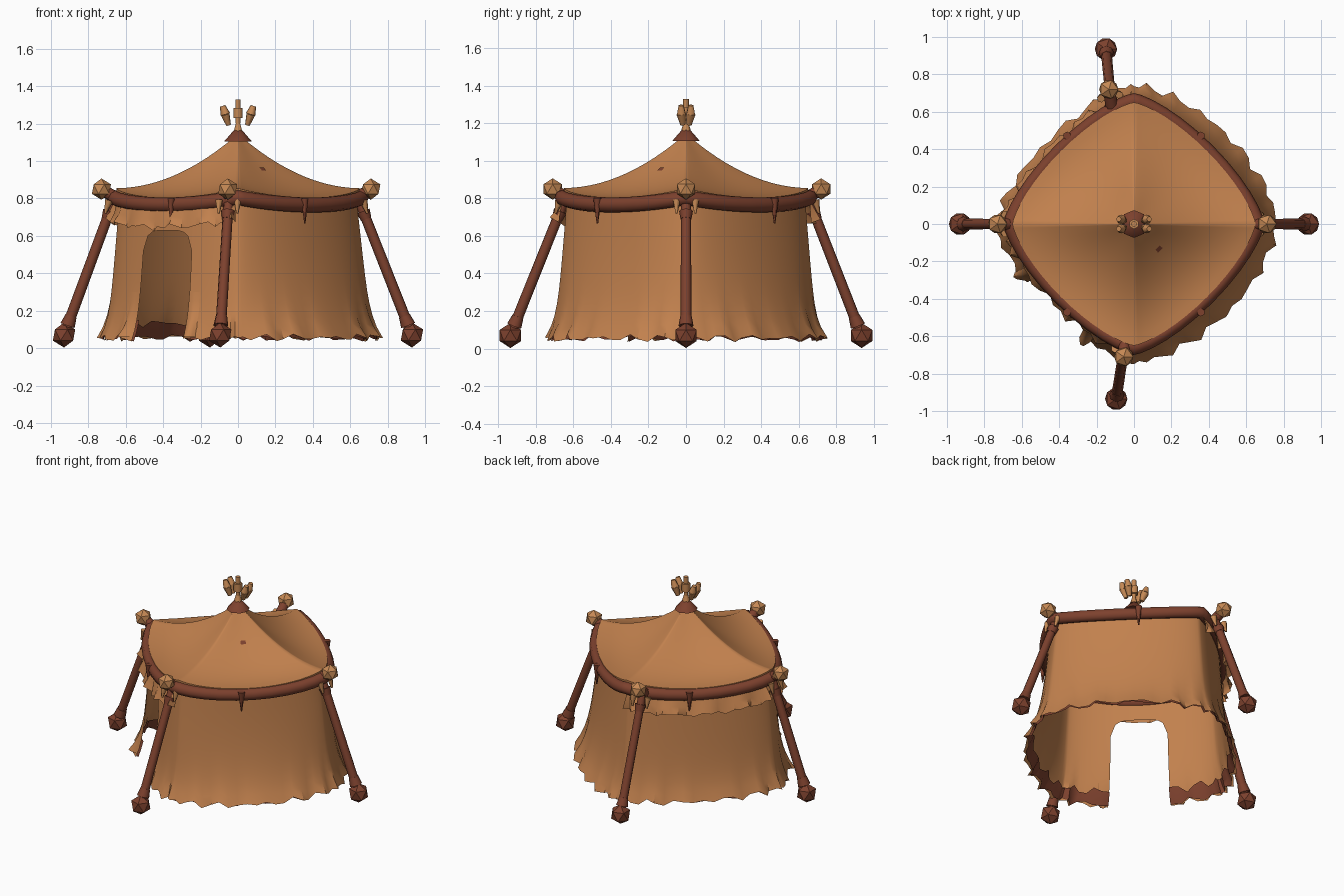
import bpy, bmesh, math
from math import sin, cos, pi
from mathutils import Vector

cube = bpy.data.objects.get("Cube")
if cube:
    bpy.data.objects.remove(cube, do_unlink=True)


def material(name, rgb):
    m = bpy.data.materials.new(name)
    m.use_nodes = True
    m.diffuse_color = (*rgb, 1)
    m.node_tree.nodes["Principled BSDF"].inputs["Base Color"].default_value = (*rgb, 1)
    return m


canvas = material("tan canvas", (0.54, 0.22, 0.076))
wood = material("dark red wood", (0.205, 0.053, 0.027))
horn = material("light tan horn", (0.56, 0.25, 0.09))


def finish(name, bm, mat, smooth=50):
    mesh = bpy.data.meshes.new(name)
    bm.to_mesh(mesh)
    bm.free()
    mesh.materials.append(mat)
    ob = bpy.data.objects.new(name, mesh)
    bpy.context.collection.objects.link(ob)
    bpy.ops.object.select_all(action="DESELECT")
    ob.select_set(True)
    bpy.context.view_layer.objects.active = ob
    bpy.ops.object.shade_smooth_by_angle(angle=math.radians(smooth))


def sheet(bm, fn, nu, nv):
    """Add a grid of quads following fn(u, v)."""
    rows = [[bm.verts.new(fn(i / nu, j / nv)) for i in range(nu + 1)] for j in range(nv + 1)]
    for a, b in zip(rows, rows[1:]):
        for i in range(nu):
            bm.faces.new((a[i], b[i], b[i + 1], a[i + 1]))


def surface(name, fn, nu, nv, mat, smooth=50):
    bm = bmesh.new()
    sheet(bm, fn, nu, nv)
    bmesh.ops.remove_doubles(bm, verts=bm.verts, dist=0.0005)
    finish(name, bm, mat, smooth)


def rod(name, a, b, r1, r2, mat, sides=8):
    a, b = Vector(a), Vector(b)
    bm = bmesh.new()
    bmesh.ops.create_cone(bm, cap_ends=True, segments=sides, radius1=r1, radius2=r2, depth=(b - a).length)
    turn = (b - a).to_track_quat("Z", "Y").to_matrix().to_4x4()
    turn.translation = (a + b) / 2
    bm.transform(turn)
    finish(name, bm, mat, 62)


def knob(name, at, r, mat):
    bm = bmesh.new()
    bmesh.ops.create_icosphere(bm, subdivisions=1, radius=r)
    bmesh.ops.translate(bm, verts=bm.verts, vec=at)
    finish(name, bm, mat, 30)


# Rounded diamond plan shared by the roof, ring and walls
def plan(t, radius, p, z):
    def axis(c):
        return math.copysign(abs(c) ** (2 / p), c) if abs(c) > 1e-6 else 0
    return Vector((radius * axis(cos(t)), radius * axis(sin(t)), z))


def sag(t):
    return abs(sin(2 * t)) ** 1.3


def ring_z(t):
    return 0.805 - 0.04 * sag(t)


def rag(t):
    return 0.5 * sin(23 * t) + 0.5 * sin(57 * t + 1)


# Roof: concave sheet rising to the peak, with a short lip tucked behind the ring
def roof_point(t, v):
    edge = 0.855 - 0.05 * sag(t)
    p = 1.36 + 0.2 * (1 - v)
    return plan(t, 0.65 * v, p, edge + (1.145 - edge) * (1 - v) ** (1.95 + 0.2 * sag(t)))


def roof_with_lip(u, v):
    w = v * 14 / 13
    drop = max(0, w - 1) * 13 * 0.055
    return roof_point(2 * pi * u, 0.03 + 0.97 * min(1, w)) - Vector((0, 0, drop))


surface("roof", roof_with_lip, 64, 14, canvas, 60)
surface("roof_patch", lambda u, v: roof_point(-0.85 + 0.13 * u, 0.31 + 0.035 * v) + Vector((0, 0, 0.006)),
        1, 1, wood)


# Ring beam around the roof edge
def ring_point(u, v):
    t, a = 2 * pi * u, -2 * pi * v
    return plan(t, 0.658 + 0.042 * cos(a), 1.36, ring_z(t) + 0.04 * sin(a))


surface("ring_beam", ring_point, 48, 8, wood)


# Walls: flared cloth with a ragged hem, fuller on the +x side
def wall_point(t, z, inset=0):
    f = max(0, (0.78 - z) / 0.72)
    fuller = 0.25 if cos(t) > 0 else 0.04
    radius = 0.635 + 0.06 * f + 0.045 * f ** 7 + 0.026 * rag(t) * f ** 7 - inset
    radius += 0.02 * f * max(0, cos(t)) ** 4
    return plan(t, radius, 1.36 + fuller * f ** 2.5, z)


def hem_z(t):
    return 0.055 + 0.022 * rag(t + 0.3)


def wall_patch(bm, t0, t1, low, cols, rows=10, high=ring_z, inset=0):
    def point(u, v):
        t = t0 + (t1 - t0) * u
        return wall_point(t, high(t) + (low(t) - high(t)) * v ** 0.8, inset)
    sheet(bm, point, cols, rows)


DOOR = (pi + 0.58, pi + 1.03)


def arch_z(t):
    q = (2 * t - DOOR[0] - DOOR[1]) / (DOOR[1] - DOOR[0])
    return 0.52 + 0.11 * math.sqrt(max(0, 1 - q ** 4))


spans = [(0, pi / 2), (pi / 2, pi), (pi, DOOR[0]), (DOOR[1], 1.5 * pi), (1.5 * pi, 2 * pi)]
walls, lining = bmesh.new(), bmesh.new()
for t0, t1 in spans:
    cols = round((t1 - t0) * 14)
    wall_patch(walls, t0, t1, hem_z, cols)
    wall_patch(lining, t0, t1, lambda t: hem_z(t) + 0.014 * rag(t + 2), cols, 2,
               lambda t: 0.135 + 0.03 * rag(t + 1), 0.016)
wall_patch(walls, *DOOR, arch_z, 12, 3)
bmesh.ops.remove_doubles(walls, verts=walls.verts, dist=0.0005)
finish("walls", walls, canvas, 40)
finish("hem_lining", lining, wood)


# Ragged valances hanging from the ring on both -x sides
def valance(start):
    def point(u, v):
        t = start + 0.06 + (pi / 2 - 0.12) * u
        ruffle = rag(t + 0.7)
        drop = v * (0.1 + 0.022 * rag(t))
        return plan(t, 0.665 + v * (0.04 + 0.035 * ruffle), 1.4, ring_z(t) - 0.02 - drop)
    return point


for name, start in (("front_valance", pi), ("back_valance", pi / 2)):
    surface(name, valance(start), 24, 2, canvas, 35)

# Door flaps gathered low against the jambs
for name, t, way in (("door_flap_right", DOOR[0], -1), ("door_flap_left", DOOR[1], 1)):
    def flap(u, v, t=t, way=way):
        return wall_point(t + way * 0.09 * u, 0.3 - 0.24 * v, -0.003 - 0.03 * v ** 2 * sin(pi * u))
    surface(name, flap, 4, 5, canvas)

# Guy posts with ball feet, collars, horn knobs and ties
posts = {
    "left": ((0.93, 0), (0.71, 0)),
    "right": ((-0.93, 0), (-0.73, 0)),
    "front": ((-0.095, -0.935), (-0.055, -0.71)),
    "back": ((-0.15, 0.935), (-0.135, 0.72)),
}
for side, (foot, head) in posts.items():
    low = Vector((*foot, 0.07))
    tip = Vector((*head, 0.85))
    top = Vector((head[0] * 0.91, head[1] * 0.91, 0.79))
    out = Vector((*head, 0)).normalized()
    across = Vector((-out.y, out.x, 0))
    rod(side + "_post", low, top, 0.029, 0.027, wood)
    rod(side + "_post_neck", top - out * 0.03, tip, 0.035, 0.03, wood)
    rod(side + "_foot_collar", low.lerp(top, 0.07), low.lerp(top, 0.14), 0.04, 0.031, wood)
    rod(side + "_head_collar", low.lerp(top, 0.86), low.lerp(top, 0.92), 0.029, 0.037, wood)
    knob(side + "_foot", (*foot, 0.07), 0.067, wood)
    knob(side + "_knob", tip, 0.057, horn)
    for n, way in (("a", 1), ("b", -1)):
        root = top + across * way * 0.05 + out * 0.025
        rod(side + "_tie_" + n, root, root + Vector((0, 0, -0.07)) + out * 0.02, 0.022, 0.006, horn, 6)

# Thorn wraps near the middle of each ring span
for i, t in enumerate((0.88, pi - 0.88, pi + 0.88, -0.88)):
    at = plan(t, 0.69, 1.37, ring_z(t))
    rod(f"ring_thorn_{i}", at + Vector((0, 0, 0.035)), at + Vector((0, 0, -0.1)), 0.022, 0.004, wood, 6)

# Peak cap and finial
rod("peak_cap", (0, 0, 1.105), (0, 0, 1.165), 0.074, 0.022, wood)
rod("finial_stem", (0, 0, 1.15), (0, 0, 1.33), 0.013, 0.016, horn, 6)
rod("finial_bead", (0, 0, 1.23), (0, 0, 1.285), 0.027, 0.027, horn, 6)
rod("finial_foot", (0, 0, 1.16), (0, 0, 1.2), 0.026, 0.014, horn, 6)
for i, (sx, sy) in enumerate(((1, 1), (1, -1), (-1, 1), (-1, -1))):
    a = Vector((sx * 0.05, sy * 0.016, 1.192))
    b = Vector((sx * 0.068, sy * 0.025, 1.25))
    c = Vector((sx * 0.082, sy * 0.026, 1.295))
    rod(f"finial_petal_lower_{i}", a, b, 0.014, 0.026, horn, 6)
    rod(f"finial_petal_upper_{i}", b, c, 0.026, 0.015, horn, 6)
